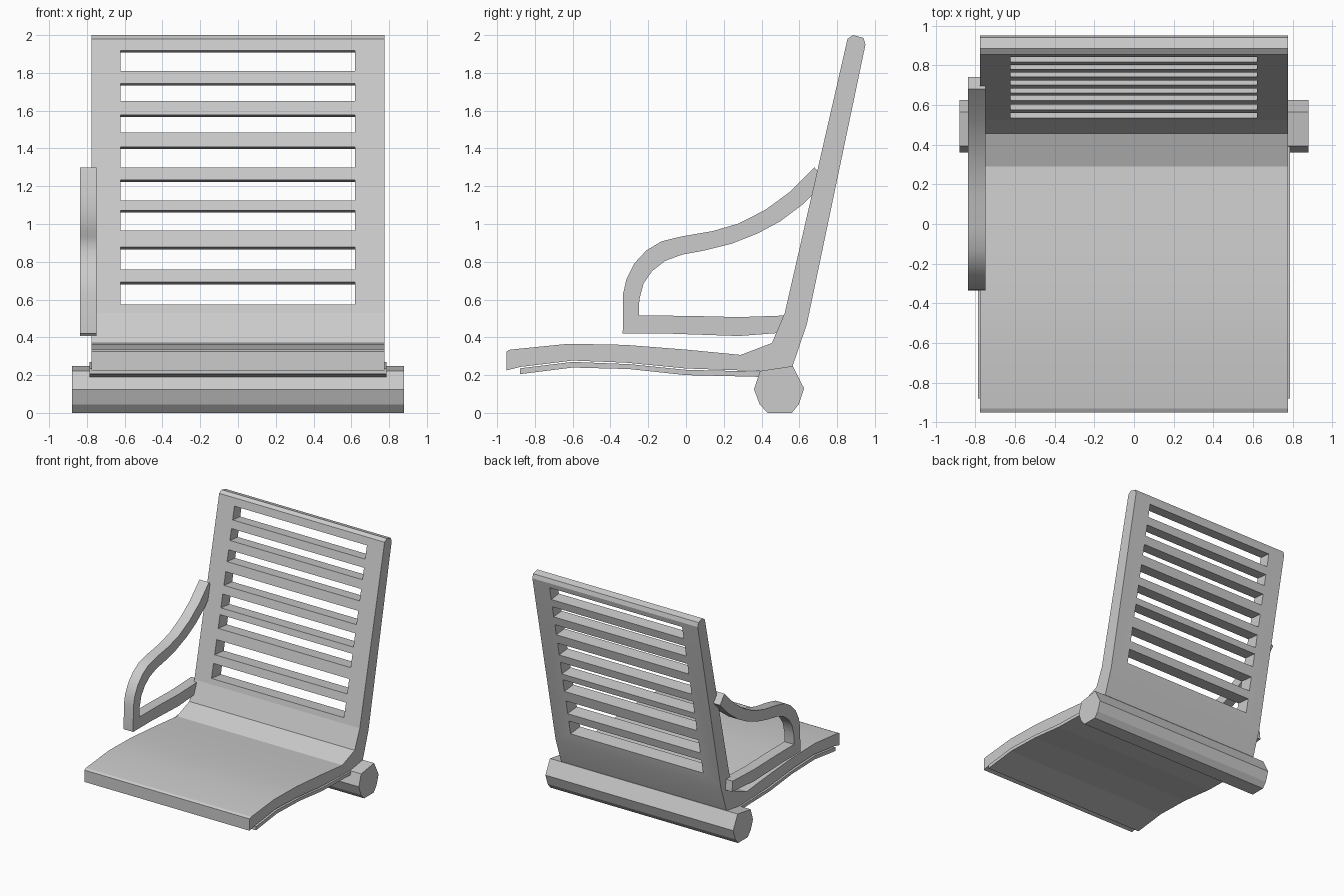
import bpy, bmesh, math


def extrude_profile(name, pts, x0, x1):
    """Solid made from a (y, z) outline extruded along x."""
    bm = bmesh.new()
    face = bm.faces.new([bm.verts.new((x0, y, z)) for y, z in pts])
    res = bmesh.ops.extrude_face_region(bm, geom=[face])
    moved = [v for v in res["geom"] if isinstance(v, bmesh.types.BMVert)]
    bmesh.ops.translate(bm, verts=moved, vec=(x1 - x0, 0, 0))
    bmesh.ops.recalc_face_normals(bm, faces=bm.faces[:])
    me = bpy.data.meshes.new(name)
    bm.to_mesh(me)
    bm.free()
    ob = bpy.data.objects.new(name, me)
    bpy.context.collection.objects.link(ob)
    return ob


def smooth(ob, angle):
    bpy.ops.object.select_all(action='DESELECT')
    ob.select_set(True)
    bpy.context.view_layer.objects.active = ob
    bpy.ops.object.shade_smooth_by_angle(angle=math.radians(angle))


# Seat and reclined back: one continuous bent shell
shell = extrude_profile("seat_and_back", [
    (-0.95, 0.225), (-0.95, 0.325), (-0.93, 0.335), (-0.62, 0.366),
    (-0.32, 0.36), (0, 0.335), (0.29, 0.307), (0.455, 0.37), (0.523, 0.53),
    (0.855, 1.98), (0.885, 2.0), (0.94, 1.985), (0.95, 1.95),
    (0.64, 0.47), (0.565, 0.25), (0.50, 0.22), (0.29, 0.225), (0, 0.235),
    (-0.32, 0.266), (-0.6, 0.277), (-0.88, 0.243)], -0.775, 0.775)

# Slots through the back (bottom at front face, top at rear face)
slots = [(1.81, 1.905), (1.65, 1.73), (1.485, 1.565), (1.30, 1.395),
         (1.125, 1.22), (0.965, 1.06), (0.76, 0.865), (0.575, 0.68)]
for i, (lo, hi) in enumerate(slots):
    y = 0.523 + (lo - 0.53) * 0.229          # front face of the back
    cutter = extrude_profile(f"slot_cutter_{i}", [
        (y - 0.1, lo + 0.01), (y + 0.3, lo - 0.03),
        (y + 0.3, hi - 0.015), (y - 0.1, hi + 0.025)], -0.622, 0.62)
    cutter.hide_render = True
    mod = shell.modifiers.new("slot", 'BOOLEAN')
    mod.operation = 'DIFFERENCE'
    mod.solver = 'EXACT'
    mod.object = cutter
    bpy.context.view_layer.objects.active = shell
    bpy.ops.object.modifier_apply(modifier=mod.name)
    bpy.data.objects.remove(cutter)
smooth(shell, 10)

# Thin panel under the seat
extrude_profile("under_panel", [
    (-0.88, 0.205), (-0.88, 0.236), (-0.6, 0.27), (-0.3, 0.258), (0, 0.228),
    (0.42, 0.218), (0.42, 0.19), (0.3, 0.193), (0, 0.2), (-0.3, 0.232),
    (-0.6, 0.24)], -0.785, 0.785)

# Faceted pivot bar
extrude_profile("pivot_bar", [
    (0.36, 0.125), (0.392, 0.222), (0.565, 0.248), (0.625, 0.13),
    (0.597, 0.045), (0.56, 0.0), (0.432, 0.0), (0.39, 0.045)], -0.88, 0.88)

# Single curved armrest on the left
arm = extrude_profile("armrest", [
    (-0.335, 0.42), (-0.333, 0.63), (-0.315, 0.71), (-0.275, 0.79),
    (-0.21, 0.86), (-0.13, 0.908), (-0.02, 0.935), (0.14, 0.962),
    (0.28, 1.003), (0.42, 1.075), (0.55, 1.17), (0.68, 1.30),
    (0.74, 1.225), (0.62, 1.105), (0.5, 1.015), (0.38, 0.95), (0.24, 0.895),
    (0.1, 0.86), (-0.02, 0.838), (-0.11, 0.805), (-0.18, 0.75),
    (-0.225, 0.685), (-0.247, 0.6), (-0.25, 0.515),
    (0, 0.514), (0.28, 0.507), (0.57, 0.517), (0.58, 0.43),
    (0.28, 0.407), (-0.1, 0.42)], -0.837, -0.748)
smooth(arm, 30)
